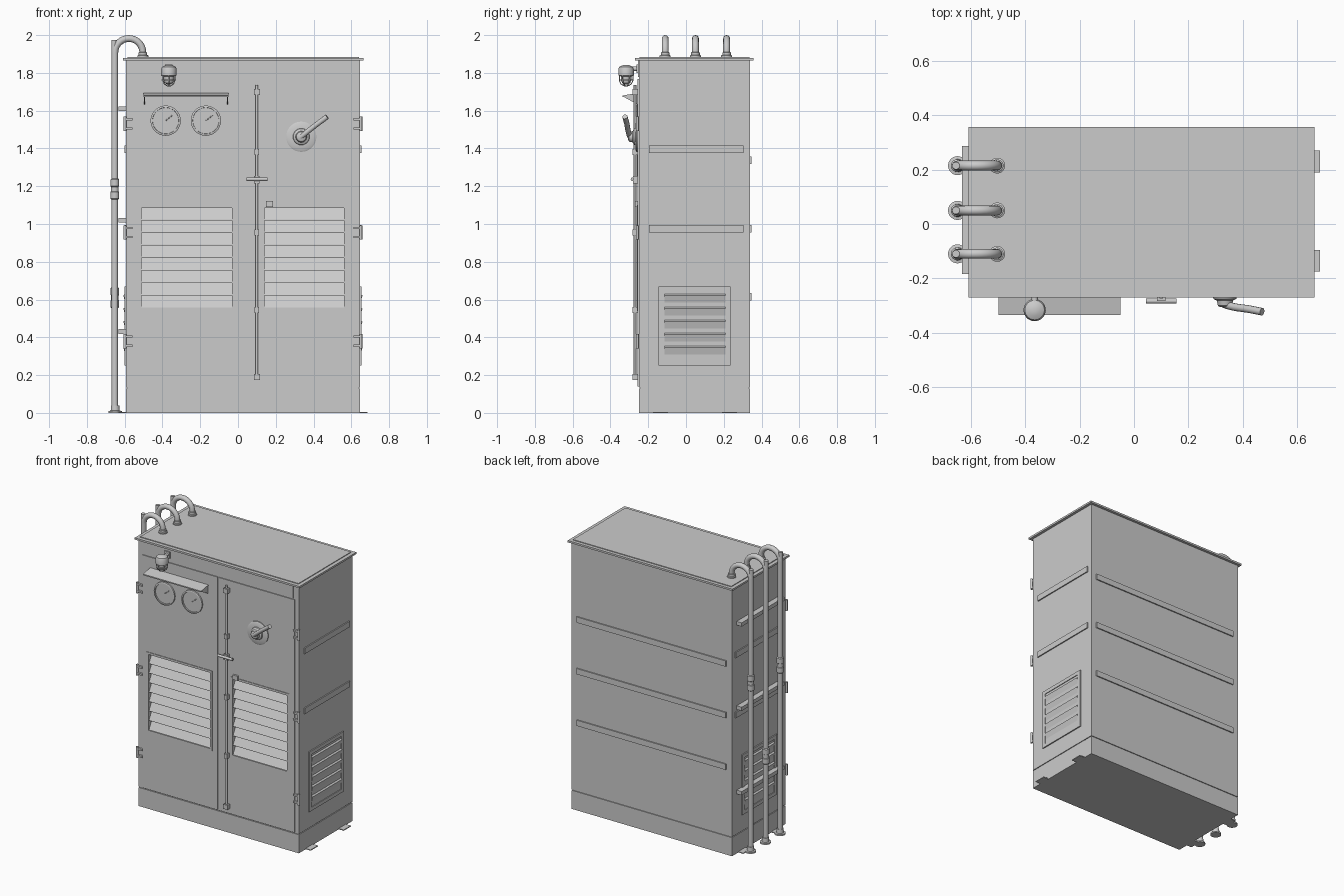
import bpy, bmesh, math
from mathutils import Vector

if "Cube" in bpy.data.objects:
    bpy.data.objects.remove(bpy.data.objects["Cube"])

paint = bpy.data.materials.new("light_grey_paint")
paint.diffuse_color = (0.6, 0.6, 0.6, 1)
paint.use_nodes = True
paint.node_tree.nodes["Principled BSDF"].inputs["Base Color"].default_value = paint.diffuse_color


def make(name, bm, smooth=False):
    bmesh.ops.recalc_face_normals(bm, faces=bm.faces)
    me = bpy.data.meshes.new(name)
    bm.to_mesh(me)
    bm.free()
    me.materials.append(paint)
    ob = bpy.data.objects.new(name, me)
    bpy.context.collection.objects.link(ob)
    if smooth:
        bpy.ops.object.select_all(action='DESELECT')
        ob.select_set(True)
        bpy.context.view_layer.objects.active = ob
        bpy.ops.object.shade_smooth_by_angle(angle=math.radians(40))
    return ob


def prism(name, pts, vec):
    """Polygon swept along a vector."""
    bm = bmesh.new()
    a = [bm.verts.new(p) for p in pts]
    b = [bm.verts.new(Vector(p) + Vector(vec)) for p in pts]
    n = len(a)
    bm.faces.new(a)
    bm.faces.new(b[::-1])
    for i in range(n):
        bm.faces.new((a[i], a[(i + 1) % n], b[(i + 1) % n], b[i]))
    return make(name, bm)


def box(name, x0, x1, y0, y1, z0, z1):
    return prism(name, [(x0, y0, z0), (x1, y0, z0), (x1, y1, z0), (x0, y1, z0)], (0, 0, z1 - z0))


def lathe(name, prof, loc, axis=(0, 0, 1), n=28):
    """Profile of (radius, height) turned around an axis at loc."""
    bm = bmesh.new()
    q = Vector(axis).to_track_quat('Z', 'Y')
    rings = []
    for r, h in prof:
        rings.append([bm.verts.new(Vector(loc) + q @ Vector((r * math.cos(t), r * math.sin(t), h)))
                      for t in (2 * math.pi * i / n for i in range(n))])
    for a, b in zip(rings, rings[1:]):
        for i in range(n):
            bm.faces.new((a[i], a[(i + 1) % n], b[(i + 1) % n], b[i]))
    bm.faces.new(rings[0])
    bm.faces.new(rings[-1])
    return make(name, bm, True)


def rod(name, p, q, r, n=16):
    d = Vector(q) - Vector(p)
    return lathe(name, [(r, 0), (r, d.length)], p, d, n)


def tube(name, pts, r, res=4):
    cu = bpy.data.curves.new(name, 'CURVE')
    cu.dimensions = '3D'
    cu.bevel_depth, cu.bevel_resolution, cu.use_fill_caps = r, res, True
    sp = cu.splines.new('POLY')
    sp.points.add(len(pts) - 1)
    for p, c in zip(sp.points, pts):
        p.co = (*c, 1)
    cu.materials.append(paint)
    ob = bpy.data.objects.new(name, cu)
    bpy.context.collection.objects.link(ob)
    bpy.ops.object.select_all(action='DESELECT')
    ob.select_set(True)
    bpy.context.view_layer.objects.active = ob
    bpy.ops.object.convert(target='MESH')
    bpy.ops.object.shade_smooth_by_angle(angle=math.radians(40))


def cut(ob, cutter):
    m = ob.modifiers.new("cut", 'BOOLEAN')
    m.operation, m.solver, m.object = 'DIFFERENCE', 'EXACT', cutter
    bpy.context.view_layer.objects.active = ob
    bpy.ops.object.modifier_apply(modifier="cut")


X0, X1, Y0, Y1 = -0.594, 0.646, -0.25, 0.34
DF = Y0 - 0.006  # front plane of the doors

# Cabinet body, plinth, roof
body = box("cabinet_body", X0, X1, Y0, Y1, 0.135, 1.87)
box("plinth", X0, X1, Y0, Y1, 0, 0.13)
box("plinth_joint", X0 + .006, X1 - .006, Y0 + .006, Y1 - .006, 0.12, 0.14)
box("roof_edge", -0.61, 0.665, -0.27, 0.358, 1.866, 1.879)
box("roof_top", -0.585, 0.64, -0.245, 0.335, 1.875, 1.884)
box("front_header", -0.56, 0.605, Y0 - .004, Y0 + .01, 1.777, 1.866)

# Doors with louvred openings
doors = {"left": (-0.56, 0.022, -0.525, -0.018), "right": (0.03, 0.615, 0.125, 0.575)}
for side, (a, b, va, vb) in doors.items():
    door = box(side + "_door", a, b, DF, Y0 + .004, 0.14, 1.767)
    c = box("vent_cutter", va + .015, vb - .015, -0.3, Y0 + .035, 0.555, 1.085)
    cut(door, c)
    cut(body, c)
    bpy.data.objects.remove(c)
    for n, e in (("lower", 0.54), ("upper", 1.085)):
        box(f"{side}_vent_{n}_rail", va, vb, DF - .004, DF + .004, e, e + .015)
    for n, e in (("outer", va), ("inner", vb - .015)):
        box(f"{side}_vent_{n}_stile", e, e + .015, DF - .004, DF + .004, 0.555, 1.085)
    p = 0.53 / 8
    for i in range(8):
        z = 0.555 + p * i
        prism(f"{side}_vent_slat", [(va + .015, Y0 + .03, z + p), (va + .015, DF + .002, z + .004),
              (va + .015, DF + .002, z), (va + .015, Y0 + .03, z + p - .008)], (vb - va - .03, 0, 0))

# Hinges
for z in (0.38, 0.955, 1.53):
    for x, s in ((X0, -1), (X1, 1)):
        rod("hinge_pin", (x + s * .004, Y0 - .008, z - .038), (x + s * .004, Y0 - .008, z + .038), .008, 12)
        for dz in (-.03, .018):
            xa, xb = sorted((x + s * .004, x - s * .035))
            box("hinge_leaf", xa, xb, Y0 - .014, Y0, z + dz, z + dz + .012)

# Sides: strips, louvred vents and feet, mirrored
for x, s in ((X0, -1), (X1, 1)):
    def side_box(name, d, y0, y1, z0, z1):
        xa, xb = sorted((x - s * .003, x + s * d))
        return box(name, xa, xb, y0, y1, z0, z1)
    for z in (0.975, 1.395):
        side_box("side_strip", .008, -0.195, 0.305, z - .02, z + .02)
    side_box("side_vent_panel", .003, -0.145, 0.235, 0.25, 0.67)
    for z in (0.25, 0.645):
        side_box("side_vent_rail", .008, -0.145, 0.235, z, z + .025)
    for y in (-0.145, 0.21):
        side_box("side_vent_stile", .008, y, y + .025, 0.275, 0.645)
    for i in range(5):
        z = 0.622 - i * .069
        prism("side_vent_louvre", [(x + s * .002, -0.115, z + .008), (x + s * .013, -0.115, z),
              (x + s * .002, -0.115, z - .042)], (0, .325, 0))
    for y in (-0.175, 0.19):
        side_box("foot_tab", .039, y, y + .08, 0, .006)

# Back strips
for z in (0.615, 0.976, 1.337):
    box("back_strip", -0.55, 0.605, Y1 - .003, Y1 + .008, z - .02, z + .02)

# Conduits on the left, bending over onto the roof
for z in (0.43, 1.02, 1.61):
    box("conduit_rail", -0.633, X0 + .002, -0.185, 0.288, z - .013, z + .013)
for y, zc in ((-0.11, 1.185), (0.05, 0.61), (0.215, 1.185)):
    arc = [(-0.578 - .074 * math.cos(t), y, 1.908 + .074 * math.sin(t))
           for t in (math.pi * i / 16 for i in range(17))]
    tube("conduit", [(-0.652, y, 0.01)] + arc + [(-0.504, y, 1.88)], .018)
    rod("conduit_end_stub", (-0.656, y, 1.9), (-0.656, y, 1.975), .014)
    lathe("conduit_floor_flange", [(.035, 0), (.035, .01), (.024, .012), (.022, .04), (.018, .04)],
          (-0.65, y, 0))
    lathe("conduit_roof_flange", [(.029, 0), (.029, .012), (.023, .015), (.023, .028), (.018, .03)],
          (-0.504, y, 1.88))
    lathe("conduit_coupling", [(.018, -.055), (.023, -.05), (.023, -.015), (.02, -.012), (.02, .012),
          (.023, .015), (.023, .05), (.018, .055)], (-0.652, y, zc))

# Gauge panel, hood and two dials
box("gauge_panel", -0.48, -0.075, DF - .004, DF + .002, 1.247, 1.69)
prism("gauge_hood", [(-0.5, DF, 1.694), (-0.5, -0.336, 1.68), (-0.5, -0.336, 1.672), (-0.5, DF, 1.686)],
      (.45, 0, 0))
for x in (-0.498, -0.057):
    prism("hood_gusset", [(x, DF, 1.69), (x, -0.333, 1.675), (x, DF, 1.632)], (.005, 0, 0))
for x in (-0.383, -0.17):
    lathe("gauge_dial", [(.08, 0), (.08, .012), (.077, .014), (.07, .014), (.069, .007)],
          (x, DF - .002, 1.547), (0, -1, 0), 36)
    rod("gauge_needle", (x, DF - .011, 1.547), (x + .035, DF - .011, 1.575), .0025, 8)

# Locking rod with guides and turning grip
rod("lock_rod", (0.1, -0.27, 0.175), (0.1, -0.27, 1.735), .007, 12)
for z, h in ((0.19, .016), (0.545, .012), (0.955, .012), (1.38, .012), (1.70, .016)):
    box("rod_guide", 0.1 - h, 0.1 + h, -0.283, DF + .002, z - .016, z + .016)
box("grip_mount", 0.085, 0.115, -0.28, DF + .002, 1.215, 1.255)
rod("lock_grip", (0.045, -0.284, 1.237), (0.157, -0.284, 1.237), .009)
box("padlock_tab", 0.147, 0.184, DF - .014, DF, 1.09, 1.122)

# Door handle
lathe("handle_rose", [(.08, 0), (.08, .006), (.072, .01), (.044, .012), (.042, .02), (.03, .026),
      (.026, .045), (.018, .05)], (0.335, DF, 1.462), (0, -1, 0), 36)
tube("handle_lever", [(0.325, -0.292, 1.455), (0.345, -0.3, 1.47), (0.375, -0.307, 1.495),
     (0.42, -0.313, 1.53), (0.472, -0.323, 1.568)], .014)

# Caged lamp
L = (-0.366, -0.317, 1.79)
lathe("lamp_cap", [(.03, -.008), (.041, -.004), (.041, .03), (.036, .042), (.02, .05), (.006, .052)], L)
lathe("lamp_glass", [(.028, 0), (.028, -.025), (.022, -.043), (.01, -.05), (.002, -.051)], L)
for i in range(6):
    t = math.pi * i / 3 + math.pi / 6
    tube("lamp_cage_wire", [(L[0] + r * math.cos(t), L[1] + r * math.sin(t), L[2] + h)
         for r, h in ((.036, 0), (.036, -.03), (.028, -.048), (.012, -.058), (0, -.06))], .003, 1)
lathe("lamp_cage_ring", [(.033, -.03), (.039, -.03), (.039, -.024), (.033, -.024)], L)
rod("lamp_arm", (L[0], L[1], 1.822), (L[0], Y0, 1.822), .012)
box("lamp_mount", L[0] - .02, L[0] + .02, Y0 - .012, Y0, 1.8, 1.845)
